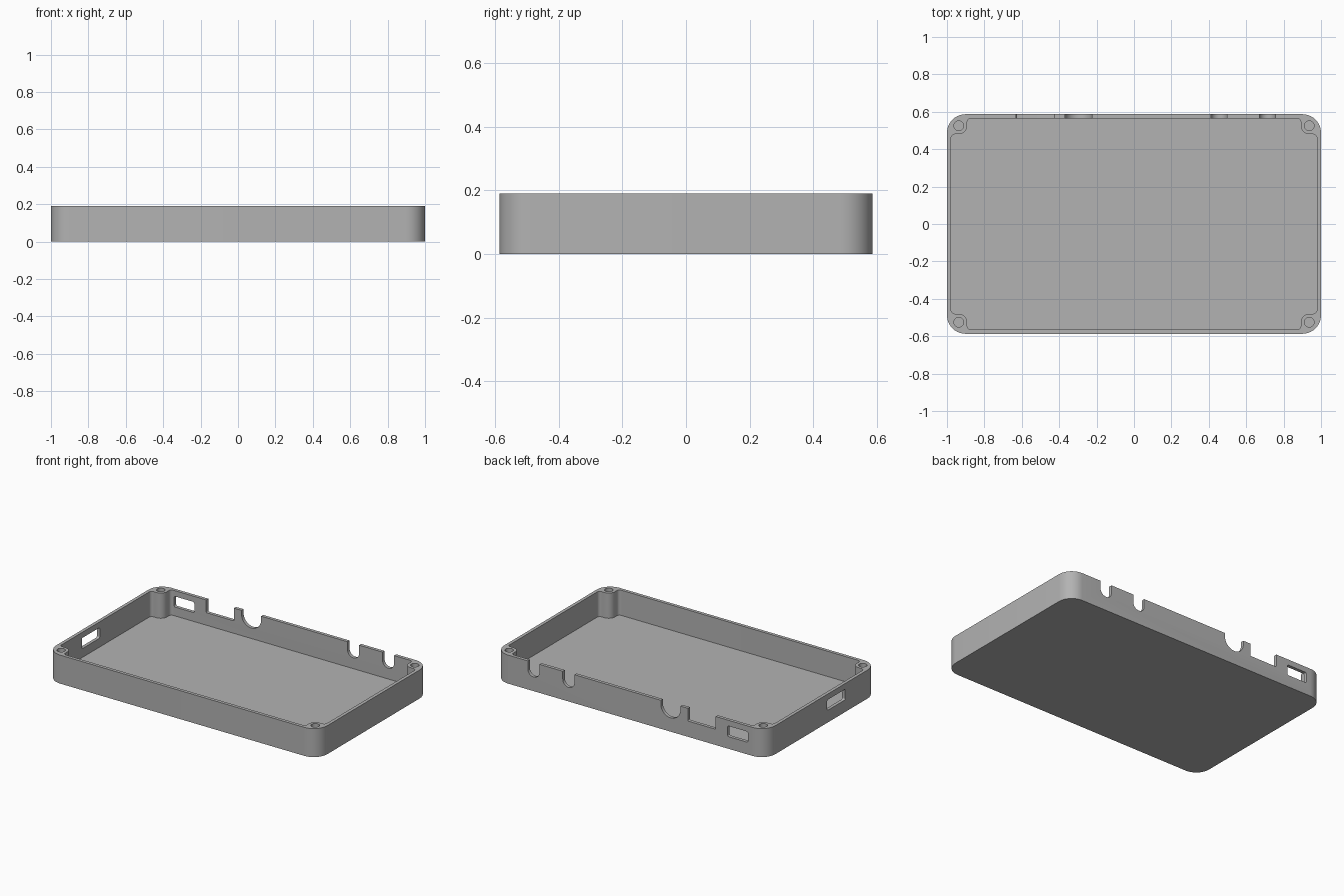
import bpy, bmesh, math
from mathutils import Vector

cube = bpy.data.objects.get("Cube")
if cube:
    bpy.data.objects.remove(cube, do_unlink=True)

HALF_X, HALF_Y, HEIGHT = 1.0, 0.587, 0.19
WALL, FLOOR = 0.022, 0.022
SCREW_X, SCREW_Y = 0.937, 0.525

grey = bpy.data.materials.new("plain grey")
grey.use_nodes = True
colour = (0.45, 0.45, 0.45, 1)
grey.diffuse_color = colour
grey.node_tree.nodes["Principled BSDF"].inputs["Base Color"].default_value = colour


def rounded(corners, steps=10):
    """Round the square corners (x, y, radius) of a closed outline."""
    out = []
    for i, (x, y, r) in enumerate(corners):
        p = Vector((x, y))
        if r == 0:
            out.append(p)
            continue
        a = (Vector(corners[i - 1][:2]) - p).normalized()
        b = (Vector(corners[(i + 1) % len(corners)][:2]) - p).normalized()
        centre = p + (a + b) * r
        for k in range(steps + 1):
            t = math.pi / 2 * k / steps
            out.append(centre - b * r * math.cos(t) - a * r * math.sin(t))
    return out


def rect(u0, u1, v0, v1, low_r=0, high_r=0):
    return rounded([(u0, v0, low_r), (u1, v0, low_r), (u1, v1, high_r), (u0, v1, high_r)])


def prism(name, outline, axis, start, end):
    """Extrude a 2D outline along an axis."""
    place = {"x": lambda p, w: (w, p.x, p.y),
             "y": lambda p, w: (p.x, w, p.y),
             "z": lambda p, w: (p.x, p.y, w)}[axis]
    bm = bmesh.new()
    verts = [bm.verts.new(place(p, start)) for p in outline]
    bm.faces.new(verts)
    bmesh.ops.remove_doubles(bm, verts=bm.verts[:], dist=1e-5)
    grown = bmesh.ops.extrude_face_region(bm, geom=bm.faces[:])
    shift = Vector(place(Vector((0, 0)), end - start))
    bmesh.ops.translate(bm, vec=shift,
                        verts=[g for g in grown["geom"] if isinstance(g, bmesh.types.BMVert)])
    bmesh.ops.recalc_face_normals(bm, faces=bm.faces[:])
    mesh = bpy.data.meshes.new(name)
    bm.to_mesh(mesh)
    bm.free()
    mesh.materials.append(grey)
    obj = bpy.data.objects.new(name, mesh)
    bpy.context.collection.objects.link(obj)
    return obj


# Outer block of the tray
tray = prism("enclosure_tray", rect(-HALF_X, HALF_X, -HALF_Y, HALF_Y, 0.1, 0.1), "z", 0, HEIGHT)
cutters = []

# Cavity, stepping in around a screw post at each corner
ix, iy = HALF_X - WALL, HALF_Y - WALL
px, py = SCREW_X - 0.045, SCREW_Y - 0.045
quarter = [(ix, py, 0.02), (px, py, 0.045), (px, iy, 0.02)]
corners = []
for sx, sy in ((1, 1), (-1, 1), (-1, -1), (1, -1)):
    part = [(x * sx, y * sy, r) for x, y, r in quarter]
    corners += part if sx * sy > 0 else part[::-1]
cutters.append(prism("cavity_cutter", rounded(corners), "z", FLOOR, HEIGHT + 0.1))

# Screw holes
R = 0.026
for sx in (-1, 1):
    for sy in (-1, 1):
        x, y = sx * SCREW_X, sy * SCREW_Y
        cutters.append(prism("screw_hole_cutter", rect(x - R, x + R, y - R, y + R, R, R),
                             "z", FLOOR, HEIGHT + 0.1))

# Open notches in the back wall: left, right, bottom, bottom radius
y0, y1 = HALF_Y - WALL - 0.015, HALF_Y + 0.1
for left, right, bottom, r in ((-0.63, -0.425, 0.105, 0.006),
                               (-0.37, -0.225, 0.092, 0.0725),
                               (0.412, 0.498, 0.094, 0.043),
                               (0.67, 0.756, 0.094, 0.043)):
    cutters.append(prism("notch_cutter", rect(left, right, bottom, HEIGHT + 0.1, r), "y", y0, y1))

# Port windows in the back wall and one end wall
cutters.append(prism("back_port_cutter", rect(-0.867, -0.718, 0.081, 0.152, 0.01, 0.01), "y", y0, y1))
cutters.append(prism("end_port_cutter", rect(-0.249, -0.059, 0.081, 0.152, 0.01, 0.01),
                     "x", -HALF_X - 0.1, -HALF_X + WALL + 0.015))

# Cut everything, then drop the cutters
for c in cutters:
    c.hide_render = True
    mod = tray.modifiers.new(c.name, "BOOLEAN")
    mod.operation, mod.solver, mod.object = "DIFFERENCE", "EXACT", c
bpy.context.view_layer.update()
result = bpy.data.meshes.new_from_object(tray.evaluated_get(bpy.context.evaluated_depsgraph_get()))
tray.modifiers.clear()
tray.data = result
for c in cutters:
    bpy.data.objects.remove(c, do_unlink=True)

bpy.ops.object.select_all(action="DESELECT")
tray.select_set(True)
bpy.context.view_layer.objects.active = tray
bpy.ops.object.shade_smooth_by_angle(angle=math.radians(30))
